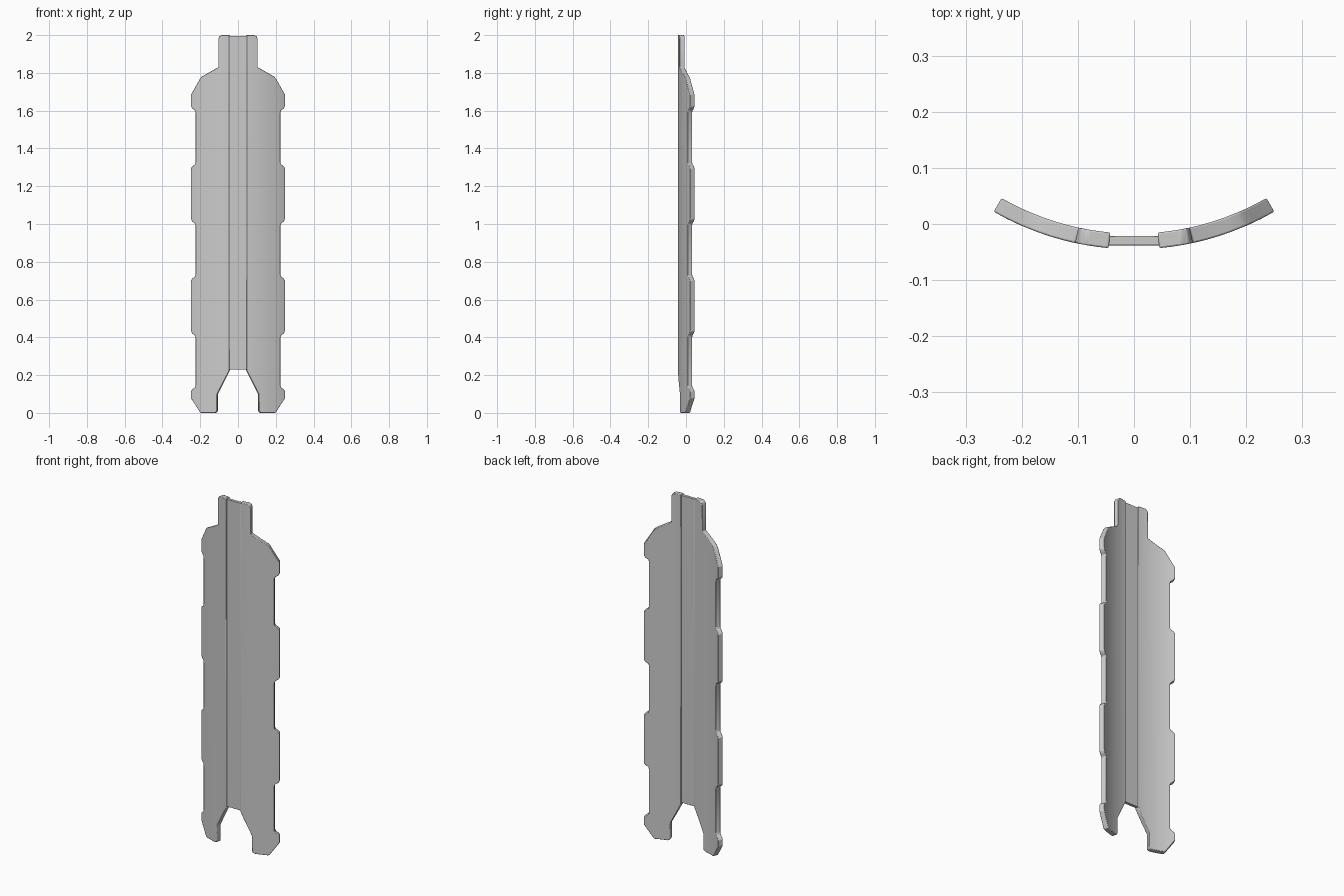
import bpy, bmesh, math
from mathutils import Vector

if "Cube" in bpy.data.objects:
    bpy.data.objects.remove(bpy.data.objects["Cube"])

R, THICK, FRONT = 0.5, 0.028, -0.045   # curve radius, plate thickness, frontmost y


def finish(ob, bevel):
    m = ob.modifiers.new("soft_edges", 'BEVEL')
    m.width, m.segments = bevel, 2
    m.limit_method, m.angle_limit = 'ANGLE', math.radians(25)
    bpy.context.view_layer.objects.active = ob
    ob.select_set(True)
    bpy.ops.object.shade_smooth_by_angle(angle=math.radians(30))
    ob.select_set(False)


def side_tab(top, bottom):
    """Raised locking tab on the outer edge, listed downwards."""
    return [(0.225, top + 0.02), (0.229, top + 0.008), (0.243, top - 0.002), (0.25, top - 0.013),
            (0.25, bottom + 0.018), (0.243, bottom + 0.006), (0.229, bottom - 0.004),
            (0.225, bottom - 0.016)]


# Outline of one half of the plate, clockwise from the top inner corner
outline = [(0.045, 2.0), (0.087, 2.0), (0.099, 1.994), (0.105, 1.98),
           (0.105, 1.83), (0.193, 1.78), (0.202, 1.77), (0.25, 1.685)]
outline += side_tab(1.7, 1.605)[4:]
outline += side_tab(1.308, 1.007) + side_tab(0.714, 0.414) + side_tab(0.127, 0)[:4]
outline += [(0.25, 0.078), (0.202, 0.003), (0.196, 0.0), (0.125, 0.0), (0.115, 0.004),
            (0.111, 0.014), (0.111, 0.10), (0.045, 0.225)]

# Curved wing plate: slice the outline, bend it round an arc, extrude along the radius
bm = bmesh.new()
bm.faces.new([bm.verts.new((x, 0, z)) for x, z in outline])
for x in (0.065, 0.082, 0.108, 0.13, 0.15, 0.172, 0.199, 0.215, 0.236):
    bmesh.ops.bisect_plane(bm, geom=bm.verts[:] + bm.edges[:] + bm.faces[:],
                           plane_co=(x, 0, 0), plane_no=(1, 0, 0), dist=1e-5)
bottom_faces = bm.faces[:]
ext = bmesh.ops.extrude_face_region(bm, geom=bottom_faces, use_keep_orig=True)
back = {g for g in ext['geom'] if isinstance(g, bmesh.types.BMVert)}
for v in bm.verts:
    a = math.asin(v.co.x / R)
    r = R - THICK if v in back else R
    v.co = Vector((r * math.sin(a), FRONT + R - r * math.cos(a), v.co.z))
bmesh.ops.recalc_face_normals(bm, faces=bm.faces[:])
mesh = bpy.data.meshes.new("wing_plates")
bm.to_mesh(mesh)
bm.free()
wings = bpy.data.objects.new("wing_plates", mesh)
bpy.context.collection.objects.link(wings)
wings.modifiers.new("mirror", 'MIRROR').use_axis[0] = True
wings.modifiers["mirror"].use_mirror_merge = False
finish(wings, 0.003)

# Thin recessed strip joining the two wings
bpy.ops.mesh.primitive_cube_add(size=1, location=(0, -0.0295, (0.23 + 1.995) / 2))
strip = bpy.context.object
strip.name = "centre_strip"
strip.scale = (0.094, 0.017, 1.995 - 0.23)
bpy.ops.object.transform_apply(location=False, rotation=False, scale=True)
finish(strip, 0.0015)
